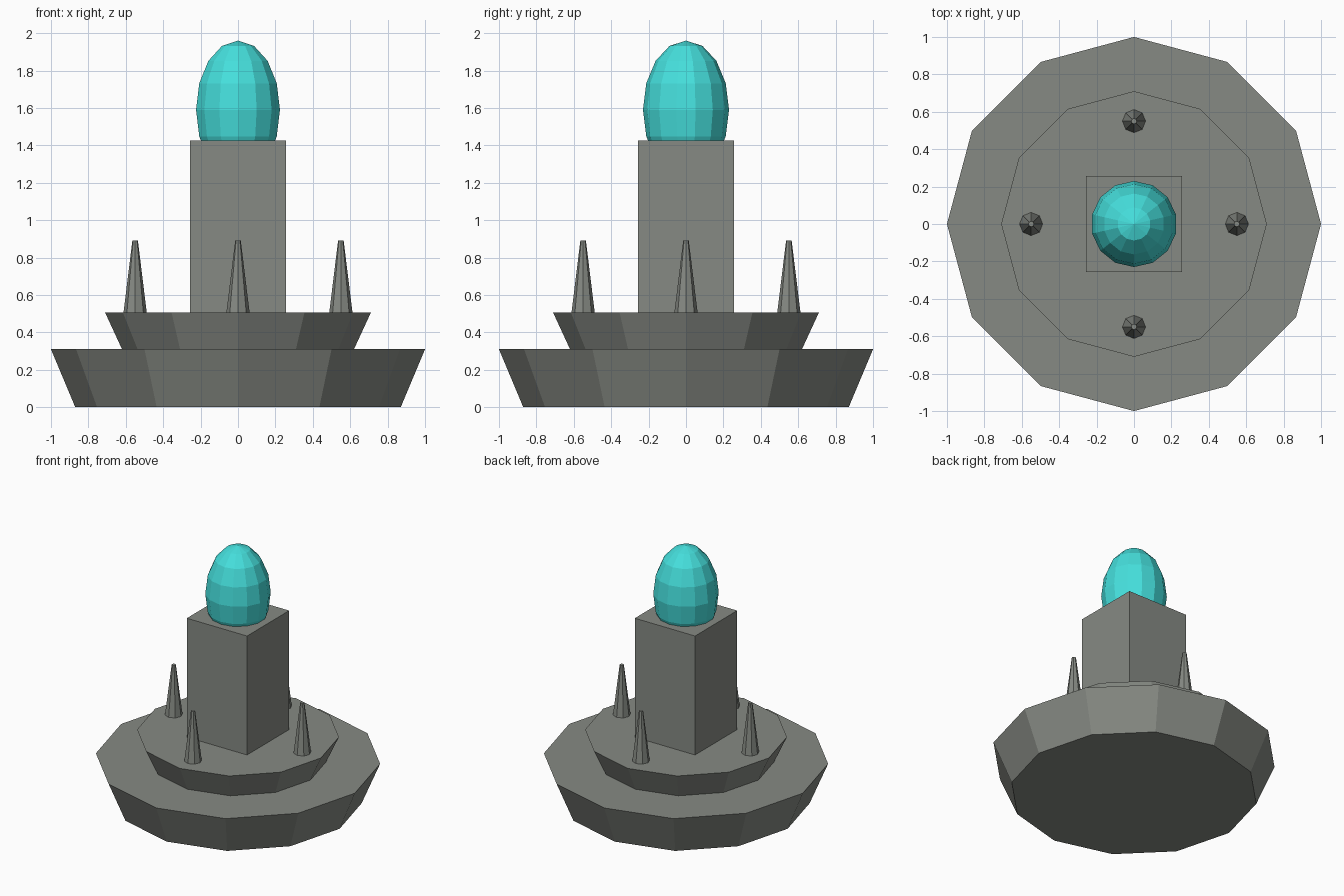
import bpy, bmesh
from math import sin, cos, pi

cube = bpy.data.objects.get("Cube")
if cube:
    bpy.data.objects.remove(cube, do_unlink=True)


def material(name, rgb):
    mat = bpy.data.materials.new(name)
    mat.use_nodes = True
    mat.diffuse_color = (*rgb, 1)
    mat.node_tree.nodes["Principled BSDF"].inputs["Base Color"].default_value = (*rgb, 1)
    return mat


stone = material("grey stone", (0.24, 0.255, 0.23))
crystal = material("turquoise crystal", (0.06, 0.74, 0.72))


def add_object(name, bm, mat, location=(0, 0, 0)):
    bmesh.ops.recalc_face_normals(bm, faces=bm.faces)
    mesh = bpy.data.meshes.new(name)
    bm.to_mesh(mesh)
    bm.free()
    mesh.materials.append(mat)
    obj = bpy.data.objects.new(name, mesh)
    obj.location = location
    bpy.context.collection.objects.link(obj)
    return obj


def lathe(name, profile, sides, mat, location=(0, 0, 0)):
    """Faceted solid from (radius, height) points, with a corner on the y axis."""
    bm = bmesh.new()
    angles = [2 * pi * i / sides for i in range(sides)]
    rings = [[bm.verts.new((r * sin(a), r * cos(a), z)) for a in angles]
             for r, z in profile]
    for low, high in zip(rings, rings[1:]):
        for i in range(sides):
            j = (i + 1) % sides
            bm.faces.new((low[i], low[j], high[j], high[i]))
    for ring, (r, z) in ((rings[0], profile[0]), (rings[-1], profile[-1])):
        if r > 0:
            bm.faces.new(ring)
    bmesh.ops.remove_doubles(bm, verts=bm.verts, dist=0.0001)
    return add_object(name, bm, mat, location)


# Two flared steps
lathe("lower_step", [(0.87, 0), (1.0, 0.31)], 12, stone)
lathe("upper_step", [(0.62, 0.31), (0.71, 0.505)], 12, stone)

# Square pillar
bm = bmesh.new()
bmesh.ops.create_cube(bm, size=1)
bmesh.ops.scale(bm, verts=bm.verts, vec=(0.515, 0.515, 0.92))
add_object("pillar", bm, stone, (0, 0, 0.965))

# Egg-shaped crystal sunk into the pillar top
rings = 8
egg = [(0.23 * sin(pi * i / rings), -0.37 * cos(pi * i / rings)) for i in range(rings + 1)]
egg[0], egg[-1] = (0, egg[0][1]), (0, egg[-1][1])
lathe("crystal_egg", egg, 14, crystal, (0, 0, 1.59))

# Four spikes around the pillar
for side, x, y in (("left", 1, 0), ("right", -1, 0), ("back", 0, 1), ("front", 0, -1)):
    lathe(side + "_spike", [(0.064, 0.49), (0.015, 0.89)], 8, stone,
          (0.55 * x, 0.55 * y, 0))
